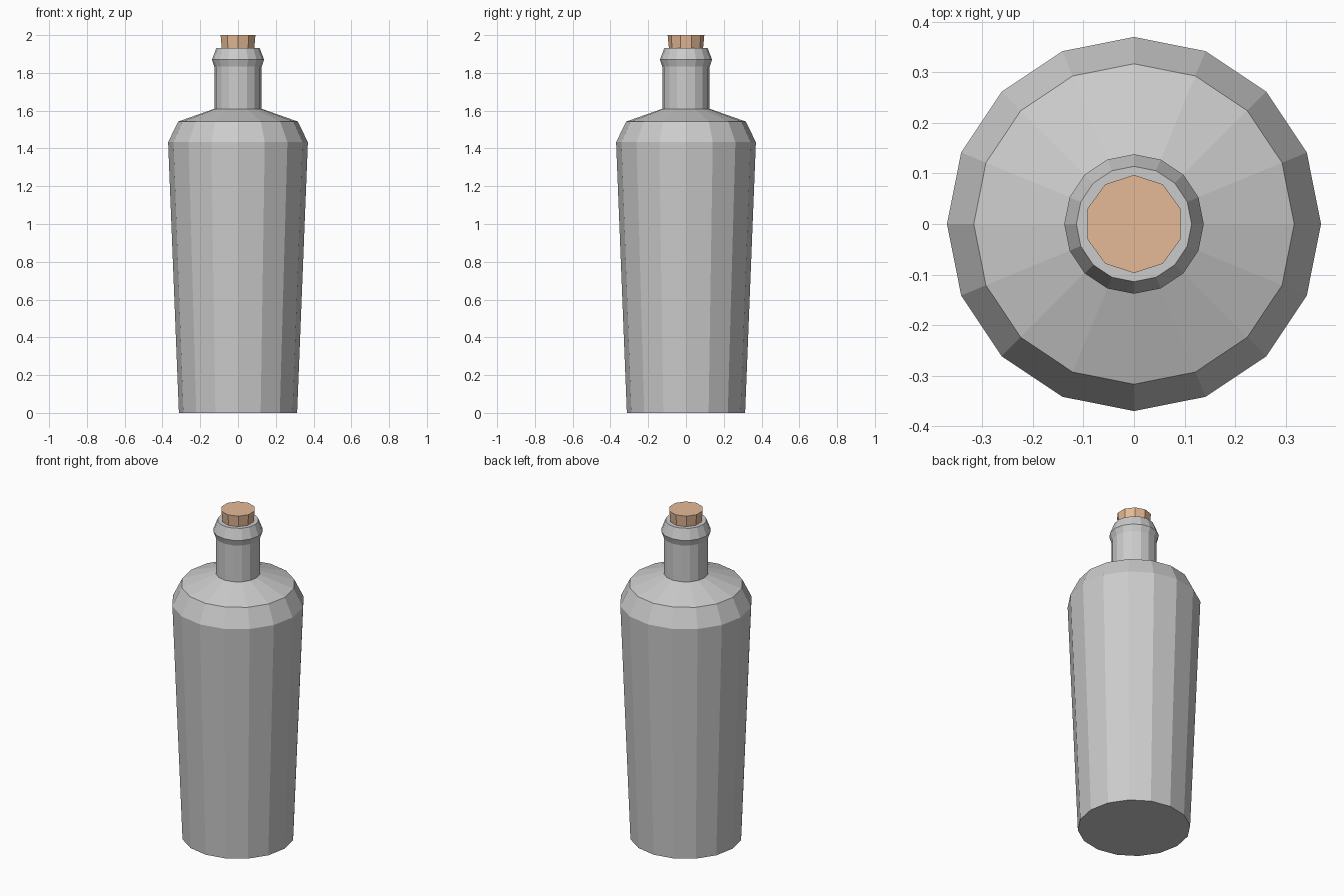
import bpy, bmesh
from math import sin, cos, pi

if "Cube" in bpy.data.objects:
    bpy.data.objects.remove(bpy.data.objects["Cube"])


def lathe(name, profile, sides):
    """Closed, flat-shaded solid of revolution with a vertex on the +y axis."""
    bm = bmesh.new()
    rings = []
    for r, z in profile:
        angles = [pi / 2 + 2 * pi * i / sides for i in range(sides)]
        rings.append([bm.verts.new((r * cos(a), r * sin(a), z)) for a in angles])
    for low, high in zip(rings, rings[1:]):
        for i in range(sides):
            j = (i + 1) % sides
            bm.faces.new((low[i], low[j], high[j], high[i]))
    bm.faces.new(rings[0][::-1])
    bm.faces.new(rings[-1])
    bmesh.ops.recalc_face_normals(bm, faces=bm.faces)
    mesh = bpy.data.meshes.new(name)
    bm.to_mesh(mesh)
    bm.free()
    obj = bpy.data.objects.new(name, mesh)
    bpy.context.collection.objects.link(obj)
    return obj


# Bottle: tapered body, bevelled shoulder, neck and flared lip
lathe("bottle", [(0.313, 0), (0.37, 1.433), (0.317, 1.542), (0.125, 1.61),
                 (0.125, 1.833), (0.138, 1.87), (0.114, 1.933)], 16)

# Cork: ten-sided, slightly narrower where it enters the mouth
cork = lathe("cork", [(0.085, 1.87), (0.097, 2.0)], 10)
mat = bpy.data.materials.new("cork_brown")
mat.diffuse_color = (0.78, 0.49, 0.31, 1)
mat.use_nodes = True
mat.node_tree.nodes["Principled BSDF"].inputs["Base Color"].default_value = mat.diffuse_color
cork.data.materials.append(mat)
